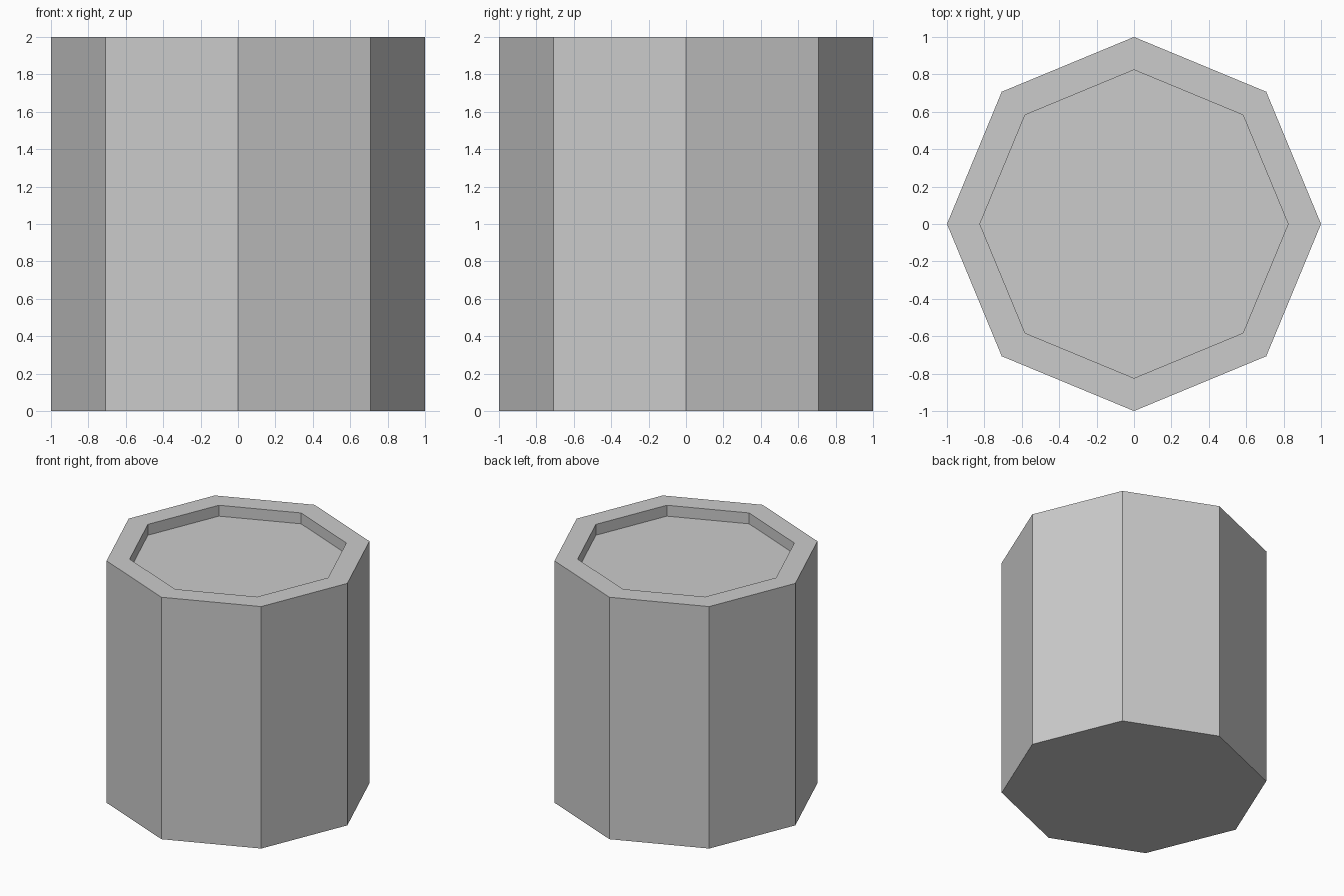
import bpy
import bmesh
from math import cos, sin, pi

if "Cube" in bpy.data.objects:
    bpy.data.objects.remove(bpy.data.objects["Cube"])

SIDES = 8
RIM_Z = 2.0
FLOOR_Z = 1.91


def ring(bm, radius, z):
    return [bm.verts.new((radius * cos(2 * pi * i / SIDES),
                          radius * sin(2 * pi * i / SIDES), z))
            for i in range(SIDES)]


def bridge(bm, a, b):
    for i in range(SIDES):
        j = (i + 1) % SIDES
        bm.faces.new((a[i], a[j], b[j], b[i]))


# Octagonal body: base, outer wall, flat rim, recess wall and recessed top
bm = bmesh.new()
rings = [ring(bm, r, z) for r, z in
         [(1.0, 0.0), (1.0, RIM_Z), (0.824, RIM_Z), (0.824, FLOOR_Z)]]
for lower, upper in zip(rings, rings[1:]):
    bridge(bm, lower, upper)
bm.faces.new(rings[0][::-1])
bm.faces.new(rings[-1])
bmesh.ops.recalc_face_normals(bm, faces=bm.faces)

mesh = bpy.data.meshes.new("octagonal_body")
bm.to_mesh(mesh)
bm.free()
body = bpy.data.objects.new("octagonal_body", mesh)
bpy.context.collection.objects.link(body)
